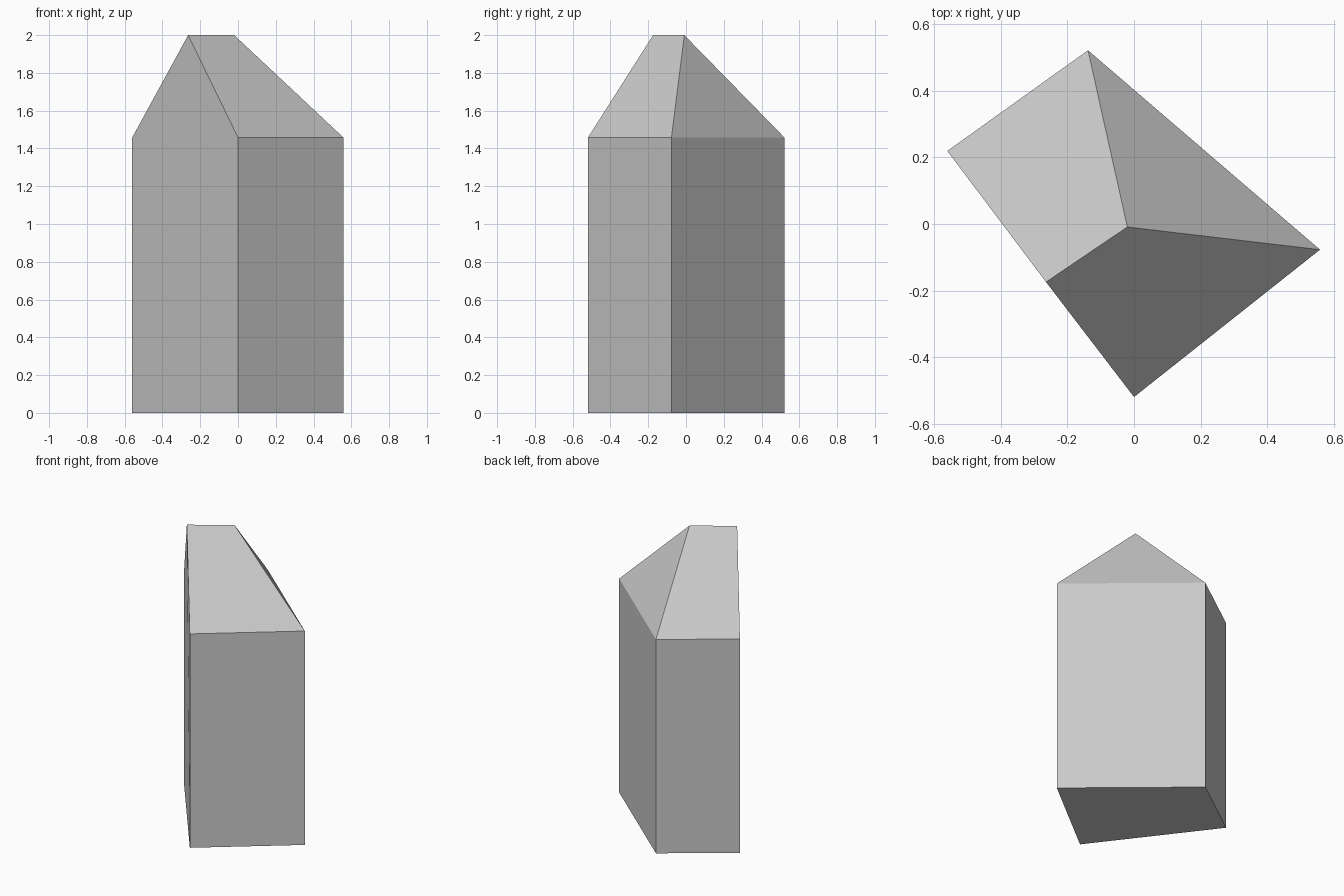
import bpy, bmesh

if "Cube" in bpy.data.objects:
    bpy.data.objects.remove(bpy.data.objects["Cube"])

# footprint corners, counter-clockwise; the first edge carries the gable
FOOTPRINT = [(-0.56, 0.219), (0.0, -0.519), (0.558, -0.077), (-0.138, 0.521)]
EAVES = 1.458
TOP = 2.0

bm = bmesh.new()
base = [bm.verts.new((x, y, 0)) for x, y in FOOTPRINT]
eave = [bm.verts.new((x, y, EAVES)) for x, y in FOOTPRINT]
gable_peak = bm.verts.new((-0.264, -0.174, TOP))
hip_peak = bm.verts.new((-0.02, -0.009, TOP))

# floor and walls; the gable wall runs up to the ridge
bm.faces.new(base[::-1])
for i in range(4):
    j = (i + 1) % 4
    peak = [gable_peak] if i == 0 else []
    bm.faces.new([base[i], base[j], eave[j]] + peak + [eave[i]])

# two roof slopes and the hip end
bm.faces.new([eave[1], eave[2], hip_peak, gable_peak])
bm.faces.new([eave[2], eave[3], hip_peak])
bm.faces.new([eave[3], eave[0], gable_peak, hip_peak])
bmesh.ops.recalc_face_normals(bm, faces=bm.faces)

mesh = bpy.data.meshes.new("house_block")
bm.to_mesh(mesh)
bm.free()
bpy.context.collection.objects.link(bpy.data.objects.new("house_block", mesh))
